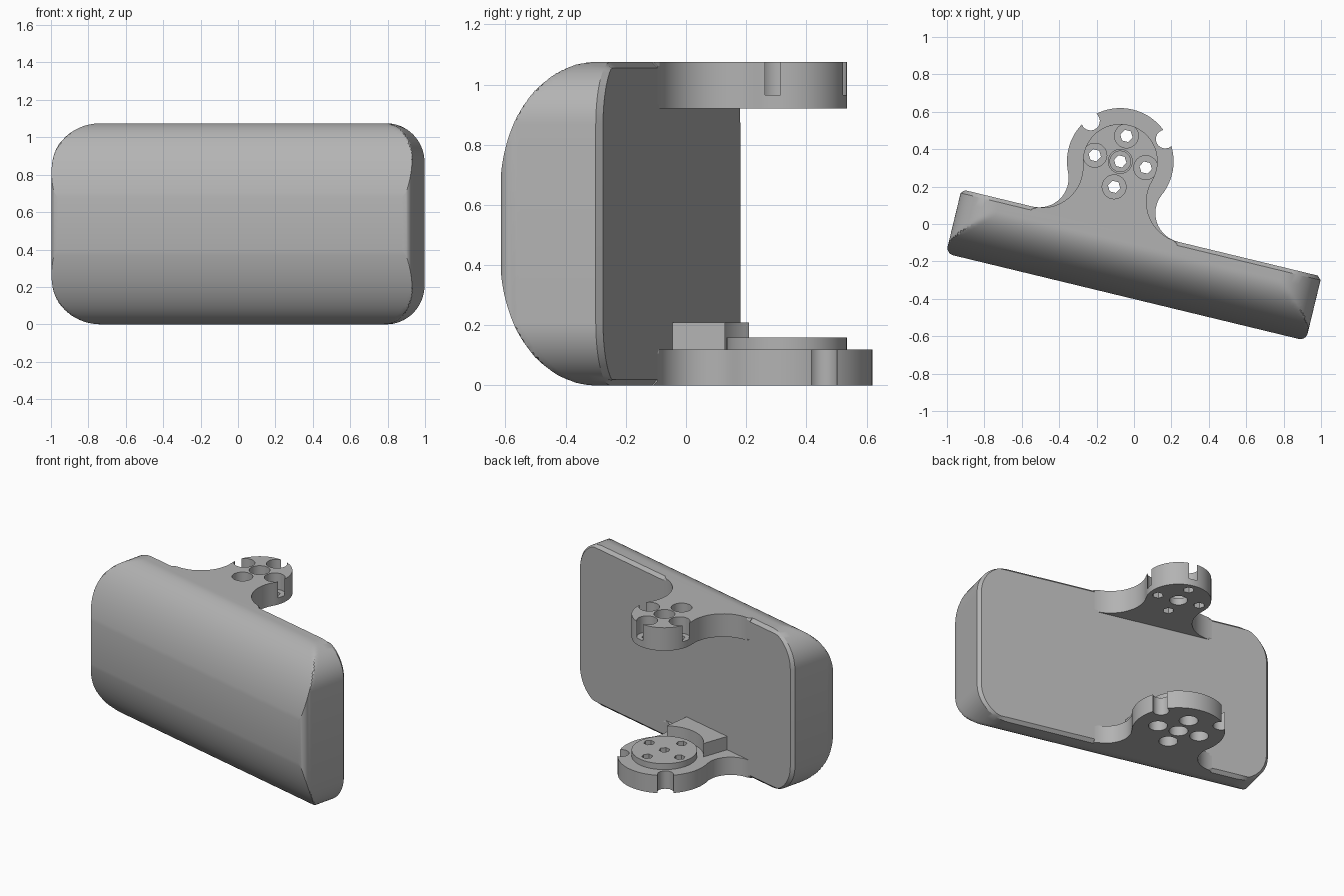
import bpy, bmesh, math

if "Cube" in bpy.data.objects:
    bpy.data.objects.remove(bpy.data.objects["Cube"])

YAW = math.radians(-13.6)      # whole model is turned in plan
HUB = (-0.15, 0.308)           # hub centre in the unturned frame
BACK = -0.037                  # rear face of the pad
H = 0.5375                     # half height

mat = bpy.data.materials.new("light_grey")
mat.diffuse_color = (0.45, 0.45, 0.45, 1)
mat.use_nodes = True
mat.node_tree.nodes["Principled BSDF"].inputs["Base Color"].default_value = mat.diffuse_color


def finish(name, bm):
    bmesh.ops.recalc_face_normals(bm, faces=bm.faces)
    me = bpy.data.meshes.new(name)
    bm.to_mesh(me)
    bm.free()
    me.materials.append(mat)
    ob = bpy.data.objects.new(name, me)
    ob.rotation_euler.z = YAW
    bpy.context.collection.objects.link(ob)
    return ob


def add_prism(bm, pts, z0, z1):
    lo = [bm.verts.new((x, y, z0)) for x, y in pts]
    hi = [bm.verts.new((x, y, z1)) for x, y in pts]
    n = len(pts)
    bm.faces.new(lo[::-1])
    bm.faces.new(hi)
    for i in range(n):
        j = (i + 1) % n
        bm.faces.new((lo[i], lo[j], hi[j], hi[i]))


def circle(cx, cy, r, n):
    return [(cx + r * math.cos(2 * math.pi * i / n),
             cy + r * math.sin(2 * math.pi * i / n)) for i in range(n)]


def prisms(name, outlines, z0, z1):
    bm = bmesh.new()
    for pts in outlines:
        add_prism(bm, pts, z0, z1)
    return finish(name, bm)


def cut(ob, cutter):
    m = ob.modifiers.new("cut", 'BOOLEAN')
    m.operation, m.solver, m.object = 'DIFFERENCE', 'EXACT', cutter
    bpy.context.view_layer.update()
    bpy.context.view_layer.objects.active = ob
    bpy.ops.object.modifier_apply(modifier=m.name)


# pad: slices from back to front, a rounded rectangle clipped to a domed height
def slice_pts(v, h, inset):
    u, r, pts = 0.99 - inset, 0.21, []
    for k, (sx, sz) in enumerate([(1, 1), (-1, 1), (-1, -1), (1, -1)]):
        for i in range(17):
            a = math.pi / 2 * (k + i / 16)
            x = sx * (u - r) + r * math.cos(a)
            z = sz * (H - r) + r * math.sin(a)
            pts.append((0.05 + x, v, H + max(-h, min(h, z))))
    return pts


bm = bmesh.new()
slices = [slice_pts(BACK, H - 0.02, 0.02), slice_pts(BACK - 0.02, H, 0)]
for i in range(29):
    t = 1.3 * i / 28
    off = 0.283 * math.sin(t) / math.sin(1.3)
    e = max(0, 0.04 - (0.283 - off))
    slices.append(slice_pts(-0.107 - off, H * math.cos(t),
                            0.04 - math.sqrt(0.0016 - e * e)))
rings = [[bm.verts.new(p) for p in s] for s in slices]
for a, b in zip(rings, rings[1:]):
    for i in range(len(a)):
        j = (i + 1) % len(a)
        bm.faces.new((a[i], a[j], b[j], b[i]))
bm.faces.new(rings[0])
bm.faces.new(rings[-1])
pad = finish("pad", bm)


# arm: round hub blended into the pad with tangent fillets
def make_arm(name, R, z0, z1):
    d, c = 0.4, HUB[1] - BACK
    r = (d * d + c * c - R * R) / (2 * (R + c))
    b = math.atan2(c - r, d)              # hub to fillet direction
    half = []
    for i in range(17):                   # fillet, pad side to hub side
        a = -math.pi / 2 - i / 16 * (math.pi / 2 - b + math.pi / 2 - 0)
        a = -math.pi / 2 + (i / 16) * ((-math.pi - b) + math.pi / 2)
        a = max(a, -math.pi - b)
        half.append((d + r * math.cos(a), BACK + r + r * math.sin(a)))
    # end of the fillet is where it touches the hub circle
    for i in range(1, 33):                # hub arc up to the top
        a = -b + i / 32 * (math.pi / 2 + b)
        half.append((R * math.cos(a), HUB[1] + R * math.sin(a)))
    half.insert(0, (d, BACK - 0.025))
    pts = half + [(-x, y) for x, y in half[-2::-1]]
    bm = bmesh.new()
    add_prism(bm, [(HUB[0] + x, y) for x, y in pts], z0, z1)
    rim = [e for e in bm.edges
           if abs(e.verts[0].co.z - e.verts[1].co.z) < 1e-5
           and min(v.co.y for v in e.verts) > BACK - 0.002]
    bmesh.ops.bevel(bm, geom=rim, offset=0.014, segments=1, affect='EDGES')
    return finish(name, bm)


upper_arm = make_arm("upper_arm", 0.2, 0.92, 2 * H)
lower_arm = make_arm("lower_arm", 0.285, 0, 0.12)
lower_boss = prisms("lower_boss", [circle(*HUB, 0.2, 64)], 0.1, 0.16)

# stop block between boss and pad, hollowed around the boss
w, rc = 0.17, 0.24
a0 = math.acos(w / rc)
arc = [(HUB[0] + rc * math.cos(a), HUB[1] + rc * math.sin(a))
       for a in [-a0 - i / 16 * (math.pi - 2 * a0) for i in range(17)]]
stop_block = prisms("stop_block", [[(HUB[0] - w - 0.02, BACK - 0.02),
                                    (HUB[0] + w + 0.02, BACK - 0.02)] + arc], 0.11, 0.21)

# screw pattern: centre plus four around it
spots = [HUB] + [(HUB[0] + 0.14 * math.cos(k * math.pi / 2),
                  HUB[1] + 0.14 * math.sin(k * math.pi / 2)) for k in range(4)]


def holes(name, r, n, z0, z1):
    return prisms(name, [circle(*s, r, n) for s in spots], z0, z1)


through = holes("through_cutter", 0.034, 6, -0.5, 1.5)
upper_bore = holes("upper_bore_cutter", 0.064, 32, 0.965, 1.3)
lower_bore = holes("lower_bore_cutter", 0.058, 32, -0.2, 0.09)
notches = prisms("notch_cutter", [circle(HUB[0] + 0.268 * math.cos(math.radians(a)),
                                         HUB[1] + 0.268 * math.sin(math.radians(a)),
                                         0.05, 20) for a in (40, 140)], -0.2, 0.4)
centre_bore = prisms("centre_cutter", [circle(*HUB, 0.055, 32)], 0.8, 1.0)

for ob, cutters in ((upper_arm, (upper_bore, through, centre_bore)),
                    (lower_arm, (notches, lower_bore, through)),
                    (lower_boss, (through,))):
    for c in cutters:
        cut(ob, c)
for c in (through, upper_bore, lower_bore, notches, centre_bore):
    bpy.data.objects.remove(c)

# smooth shading with sharp edges kept
bpy.ops.object.select_all(action='DESELECT')
for ob in (pad, upper_arm, lower_arm, lower_boss, stop_block):
    ob.select_set(True)
bpy.context.view_layer.objects.active = pad
bpy.ops.object.shade_smooth_by_angle(angle=math.radians(25))
